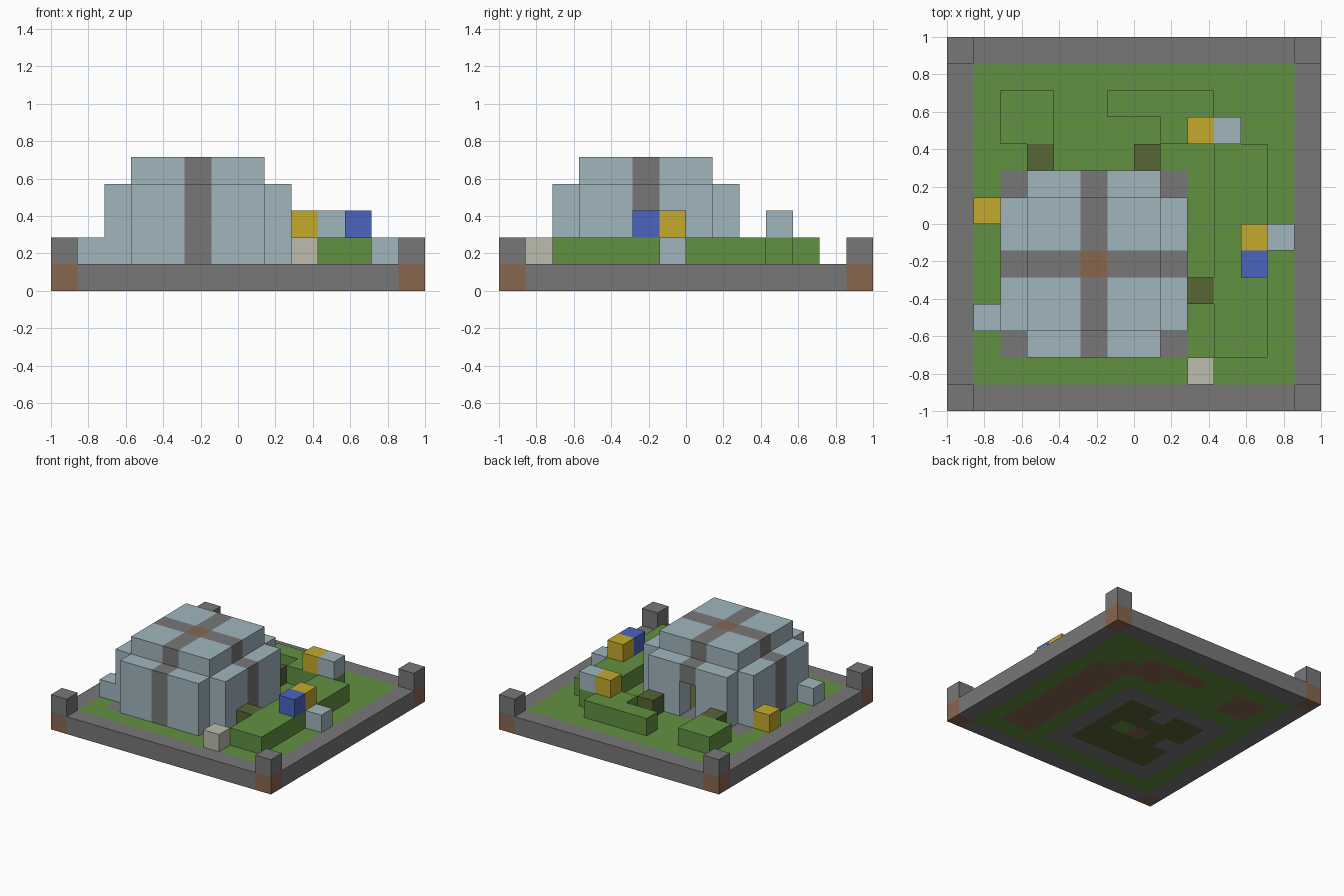
import bpy
import bmesh
from mathutils import Vector

if "Cube" in bpy.data.objects:
    bpy.data.objects.remove(bpy.data.objects["Cube"])

N = 14            # blocks along each side
U = 2 / N         # block size
MID = 5           # centre row and column of the dome


def linear(c):
    c /= 255
    return c / 12.92 if c <= 0.04045 else ((c + 0.055) / 1.055) ** 2.4


def material(name, r, g, b):
    mat = bpy.data.materials.new(name)
    mat.use_nodes = True
    col = (linear(r), linear(g), linear(b), 1)
    mat.diffuse_color = col
    bsdf = next(n for n in mat.node_tree.nodes if n.type == "BSDF_PRINCIPLED")
    bsdf.inputs["Base Color"].default_value = col
    bsdf.inputs["Roughness"].default_value = 0.9
    return mat


GREY = material("stone grey", 119, 119, 119)
GLASS = material("pale blue", 160, 182, 190)
GRASS = material("grass green", 98, 145, 65)
BROWN = material("earth brown", 137, 102, 80)
OLIVE = material("dark olive", 87, 102, 52)
YELLOW = material("yellow", 196, 170, 44)
BLUE = material("blue", 76, 100, 192)
WHITE = material("off white", 188, 188, 175)

AXES = [Vector(v) for v in ((1, 0, 0), (0, 1, 0), (0, 0, 1))]


def build(name, blocks):
    """Make one object from blocks {(i, j, k): material}, outer faces only."""
    mats = list(dict.fromkeys(blocks.values()))
    bm = bmesh.new()
    for cell, mat in blocks.items():
        centre = Vector(cell) + Vector((0.5, 0.5, 0.5))
        for a in range(3):
            for sign in (-1, 1):
                n = AXES[a] * sign
                if tuple(int(c + d) for c, d in zip(cell, n)) in blocks:
                    continue
                u = AXES[(a + 1) % 3] / 2
                v = AXES[(a + 2) % 3] / 2 * sign
                ring = (-u - v, u - v, u + v, -u + v)
                verts = [bm.verts.new((centre + n / 2 + c) * U
                                      - Vector((1, 1, 0))) for c in ring]
                bm.faces.new(verts).material_index = mats.index(mat)
    bmesh.ops.remove_doubles(bm, verts=bm.verts[:], dist=U / 100)
    mesh = bpy.data.meshes.new(name)
    bm.to_mesh(mesh)
    bm.free()
    for m in mats:
        mesh.materials.append(m)
    obj = bpy.data.objects.new(name, mesh)
    bpy.context.collection.objects.link(obj)
    return obj


def area(xs, ys, k=1):
    return {(i, j, k) for i in xs for j in ys}


# Hedges: a small square one and a long bent one
square_hedge = area(range(2, 4), range(10, 12))
long_hedge = (area(range(10, 12), range(2, 10)) | area(range(8, 11), [10])
              | area(range(6, 10), [11]))
build("square_hedge", dict.fromkeys(square_hedge, GRASS))
build("long_hedge", dict.fromkeys(long_hedge, GRASS))

# Ground slab: stone border, brown corners, lawn, dome floor, soil under hedges
slab = {}
for i, j, k in area(range(N), range(N), 0):
    far = max(abs(i - MID), abs(j - MID))
    edges = (i in (0, N - 1)) + (j in (0, N - 1))
    if edges:
        mat = BROWN if edges == 2 else GREY
    elif (i, j, 1) in square_hedge | long_hedge or far == 0:
        mat = BROWN
    elif far <= 2:
        mat = OLIVE
    else:
        mat = GREY if far == 3 else GRASS
    slab[i, j, k] = mat
slab[MID - 2, MID, 0] = slab[MID, MID + 2, 0] = GREY
slab[MID + 1, MID, 0] = GRASS
build("ground_slab", slab)

# Corner posts
for i in (0, N - 1):
    for j in (0, N - 1):
        build("corner_post", {(i, j, 1): GREY})


# Hollow stepped dome with stone bands crossing on its middle lines
def band(i, j):
    return GREY if MID in (i, j) else GLASS


core = range(MID - 2, MID + 3)
walls = {}
for k in range(1, 4):
    for side in (MID - 3, MID + 3):
        for t in core:
            walls[side, t, k] = band(side, t)
            walls[t, side, k] = band(t, side)
for k in (1, 2):                      # doorway at the back
    del walls[MID, MID + 3, k]
build("dome_walls", walls)

roof = {(i, j, k): band(i, j) for i, j, k in area(core, core, 4)}
roof[MID, MID, 4] = BROWN
build("dome_roof", roof)

# Single blocks around the garden
for name, cell, mat in (
        ("olive_block", (3, 9, 1), OLIVE),
        ("olive_block", (7, 9, 1), OLIVE),
        ("olive_block", (9, 4, 1), OLIVE),
        ("white_block", (9, 1, 1), WHITE),
        ("yellow_block", (1, 7, 1), YELLOW),
        ("pale_block", (1, 3, 1), GLASS),
        ("pale_block", (12, 6, 1), GLASS),
        ("yellow_block", (11, 6, 2), YELLOW),
        ("blue_block", (11, 5, 2), BLUE),
        ("yellow_block", (9, 10, 2), YELLOW),
        ("pale_block", (10, 10, 2), GLASS)):
    build(name, {cell: mat})
